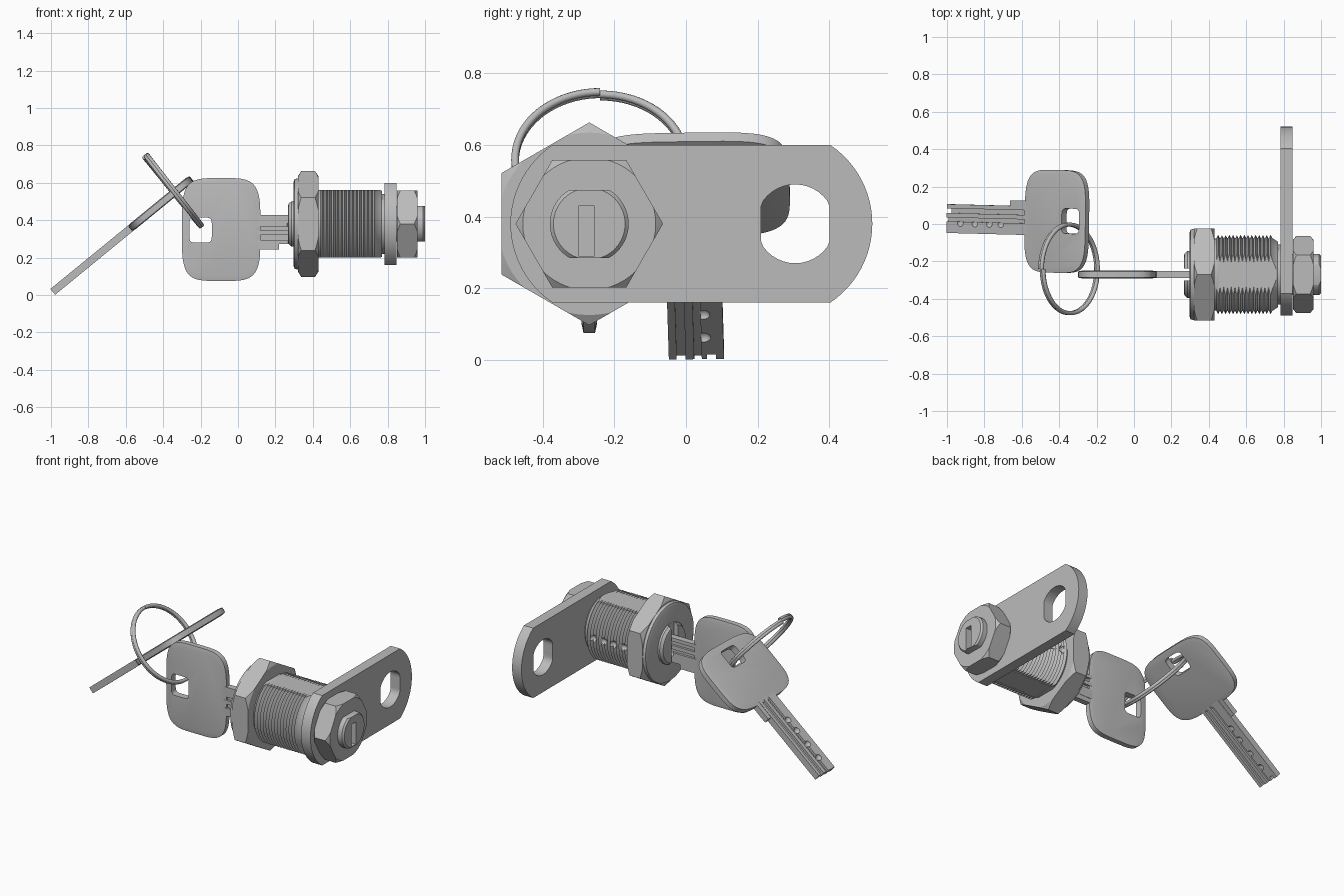
import bpy, bmesh, math
from mathutils import Vector, Matrix

cube = bpy.data.objects.get("Cube")
if cube:
    bpy.data.objects.remove(cube)

steel = bpy.data.materials.new("grey_steel")
steel.use_nodes = True
GREY = (0.5, 0.5, 0.5, 1)
steel.diffuse_color = GREY
steel.node_tree.nodes["Principled BSDF"].inputs["Base Color"].default_value = GREY

AXIS_Y, AXIS_Z = -0.27, 0.38      # the lock's long axis runs along x


def finish(name, bm):
    bmesh.ops.recalc_face_normals(bm, faces=bm.faces)
    mesh = bpy.data.meshes.new(name)
    bm.to_mesh(mesh)
    bm.free()
    mesh.materials.append(steel)
    obj = bpy.data.objects.new(name, mesh)
    bpy.context.collection.objects.link(obj)
    return obj


def loft(name, loops, matrix=Matrix()):
    """Skin a list of equal-length loops and cap both ends."""
    bm = bmesh.new()
    rings = [[bm.verts.new(matrix @ Vector(p)) for p in loop] for loop in loops]
    for a, b in zip(rings, rings[1:]):
        for i in range(len(a)):
            j = (i + 1) % len(a)
            bm.faces.new((a[i], a[j], b[j], b[i]))
    bm.faces.new(rings[0])
    bm.faces.new(rings[-1])
    return finish(name, bm)


def lathe(name, profile, sides=56, phase=0.0):
    """Turn (x, radius) pairs around the lock axis."""
    turn = [phase + math.tau * i / sides for i in range(sides)]
    return loft(name, [[(x, AXIS_Y + r * math.cos(a), AXIS_Z + r * math.sin(a))
                        for a in turn] for x, r in profile])


def box(name, lo, hi, matrix=Matrix()):
    rect = [(lo[0], lo[1]), (hi[0], lo[1]), (hi[0], hi[1]), (lo[0], hi[1])]
    return loft(name, [[(x, y, z) for x, y in rect] for z in (lo[2], hi[2])], matrix)


def ball(name, centre, radius, matrix=Matrix()):
    bm = bmesh.new()
    bmesh.ops.create_uvsphere(bm, u_segments=16, v_segments=10, radius=radius,
                              matrix=Matrix.Translation(matrix @ Vector(centre)))
    return finish(name, bm)


def carve(obj, cutter, operation='DIFFERENCE'):
    mod = obj.modifiers.new("carve", 'BOOLEAN')
    mod.operation, mod.object, mod.solver = operation, cutter, 'EXACT'
    cutter.hide_render = True
    bpy.context.view_layer.objects.active = obj
    bpy.ops.object.modifier_apply(modifier=mod.name)
    bpy.data.objects.remove(cutter)


def smooth(obj, degrees=30):
    bpy.ops.object.select_all(action='DESELECT')
    obj.select_set(True)
    bpy.context.view_layer.objects.active = obj
    bpy.ops.object.shade_smooth_by_angle(angle=math.radians(degrees))


def flats(obj, half_z):
    """Mill parallel flats on the top and bottom of a turned part."""
    carve(obj, box("flats", (0, -1, AXIS_Z - half_z), (2, 1, AXIS_Z + half_z)), 'INTERSECT')


def hex_nut(name, x0, x1, radius, phase):
    nut = lathe(name, [(x0, radius), (x1, radius)], 6, phase)
    low, c = radius * 0.9, (x1 - x0) * 0.18
    carve(nut, lathe("chamfer", [(x0, low), (x0 + c, radius * 1.01),
                                 (x1 - c, radius * 1.01), (x1, low)]), 'INTERSECT')
    smooth(nut, 20)


def squircle(cu, cv, a, b, power, n, count=64):
    pts = []
    for i in range(count):
        t = math.tau * i / count
        c, s = math.cos(t), math.sin(t)
        pts.append((cu + a * math.copysign(abs(c) ** (2 / power), c),
                    cv + b * math.copysign(abs(s) ** (2 / power), s), n))
    return pts


# Threaded barrel with milled flats and a row of pin holes
thread = [(0.42, 0.19)]
for i in range(15):
    thread += [(0.44 + i * 0.02, 0.192), (0.45 + i * 0.02, 0.212)]
thread += [(0.74, 0.195), (0.77, 0.175)]
barrel = lathe("threaded_barrel", thread)
flats(barrel, 0.18)
for i in range(4):
    carve(barrel, ball("pin_hole", (0.48 + i * 0.07, AXIS_Y + 0.21, AXIS_Z), 0.024))
smooth(barrel)

# Front flange, key plug with its slot, and rear neck
smooth(lathe("front_flange", [(0.297, 0.225), (0.303, 0.24), (0.325, 0.245)]))
plug = lathe("key_plug", [(0.266, 0.095), (0.27, 0.112), (0.285, 0.125), (0.31, 0.127)])
carve(plug, box("slot", (0.2, AXIS_Y - 0.032, 0.2), (0.296, AXIS_Y + 0.032, 0.6)))
smooth(plug)
smooth(lathe("rear_neck", [(0.76, 0.16), (0.79, 0.16)]))

# Nuts
hex_nut("front_nut", 0.32, 0.43, 0.283, math.pi / 2)
hex_nut("rear_nut", 0.85, 0.96, 0.206, 0)

# Slotted spindle end
spindle = lathe("spindle_end", [(0.77, 0.11), (0.99, 0.11), (1.0, 0.1)])
flats(spindle, 0.095)
carve(spindle, box("slot", (0.93, -0.3, 0.29), (1.1, -0.255, 0.43)))
smooth(spindle)

# Cam plate: straight sides, bowed ends and a double-D hole
outline = []
for centre, start in ((0.255, 0), (-0.225, math.pi)):
    for i in range(-12, 13):
        a = start + math.asin(0.22 / 0.265) * i / 12
        outline.append((centre + 0.265 * math.cos(a), AXIS_Z + 0.265 * math.sin(a)))
cam = loft("cam_plate", [[(x, y, z) for y, z in outline] for x in (0.783, 0.848)])
hole = []
for i in range(40):
    a = math.tau * i / 40
    y = max(-0.095, min(0.095, 0.11 * math.cos(a)))
    hole.append((0.305 + y, AXIS_Z + 0.11 * math.sin(a)))
carve(cam, loft("cam_hole", [[(x, y, z) for y, z in hole] for x in (0.7, 0.9)]))
smooth(cam)


# Keys: local axes run along the length, across the width and through the thickness
def key(name, origin, along, across):
    u = Vector(along).normalized()
    v = Vector(across)
    v = (v - u * v.dot(u)).normalized()
    m = Matrix((u, v, u.cross(v))).transposed().to_4x4()
    m.translation = Vector(origin)

    # Bow with a raised panel and a ring hole
    rim, panel = (0.21, 0.275), (0.187, 0.252)
    bow = loft(name + "_bow", [squircle(0.21, 0, *size, 4.3, n) for size, n in
               ((panel, -0.021), (rim, -0.016), (rim, 0.016), (panel, 0.021))], m)
    carve(bow, loft("ring_hole", [squircle(0.1, -0.003, 0.06, 0.067, 6, n)
                                  for n in (-0.1, 0.1)], m))
    smooth(bow)

    # Grooved blade, the same when turned over
    half = [(0.077, 0.02), (0.015, 0.02), (0.015, 0.006), (-0.006, 0.006), (-0.006, 0.02),
            (-0.03, 0.02), (-0.03, 0.006), (-0.055, 0.006), (-0.055, 0.02), (-0.077, 0.02)]
    section = half + [(-a, -b) for a, b in half]
    blade = loft(name + "_blade", [[(x, a, b) for a, b in section] for x in (0.4, 0.955)], m)
    for side in (1, -1):
        for x in (0.58, 0.66, 0.76, 0.86):
            carve(blade, ball("dimple", (x, 0.022 * side, 0.024 * side), 0.02, m))
    carve(blade, box("tip_notch", (0.935, -0.055, -0.1), (1, -0.03, 0.1), m))
    smooth(blade, 25)
    box(name + "_shoulder", (0.4, -0.106, -0.018), (0.52, -0.07, 0.018), m)


key("inserted_key", (-0.3, AXIS_Y, 0.35), (1, 0, 0), (0, 0, 1))
key("hanging_key", (-0.25, 0.01, 0.622), (-0.773, 0.02, -0.632), (0, -1, 0))

# Split ring: a two-turn coil threaded through both keys
coil = bpy.data.curves.new("key_ring", 'CURVE')
coil.dimensions = '3D'
coil.bevel_depth = 0.011
coil.bevel_resolution = 3
coil.use_fill_caps = True
path = coil.splines.new('POLY')
STEPS = 144
path.points.add(STEPS - 1)
centre = Vector((-0.345, -0.24, 0.556))
normal = Vector((0.78, 0, 0.62)).normalized()
slope = Vector((-0.62, 0, 0.78)).normalized()
for i, point in enumerate(path.points):
    a = 2 * math.tau * i / (STEPS - 1)
    p = (centre + slope * 0.237 * math.cos(a) + Vector((0, 0.237 * math.sin(a), 0))
         + normal * 0.022 * (i / STEPS - 0.5))
    point.co = (*p, 1)
coil.materials.append(steel)
ring = bpy.data.objects.new("key_ring", coil)
bpy.context.collection.objects.link(ring)
bpy.ops.object.select_all(action='DESELECT')
ring.select_set(True)
bpy.context.view_layer.objects.active = ring
bpy.ops.object.convert(target='MESH')
smooth(ring, 60)
